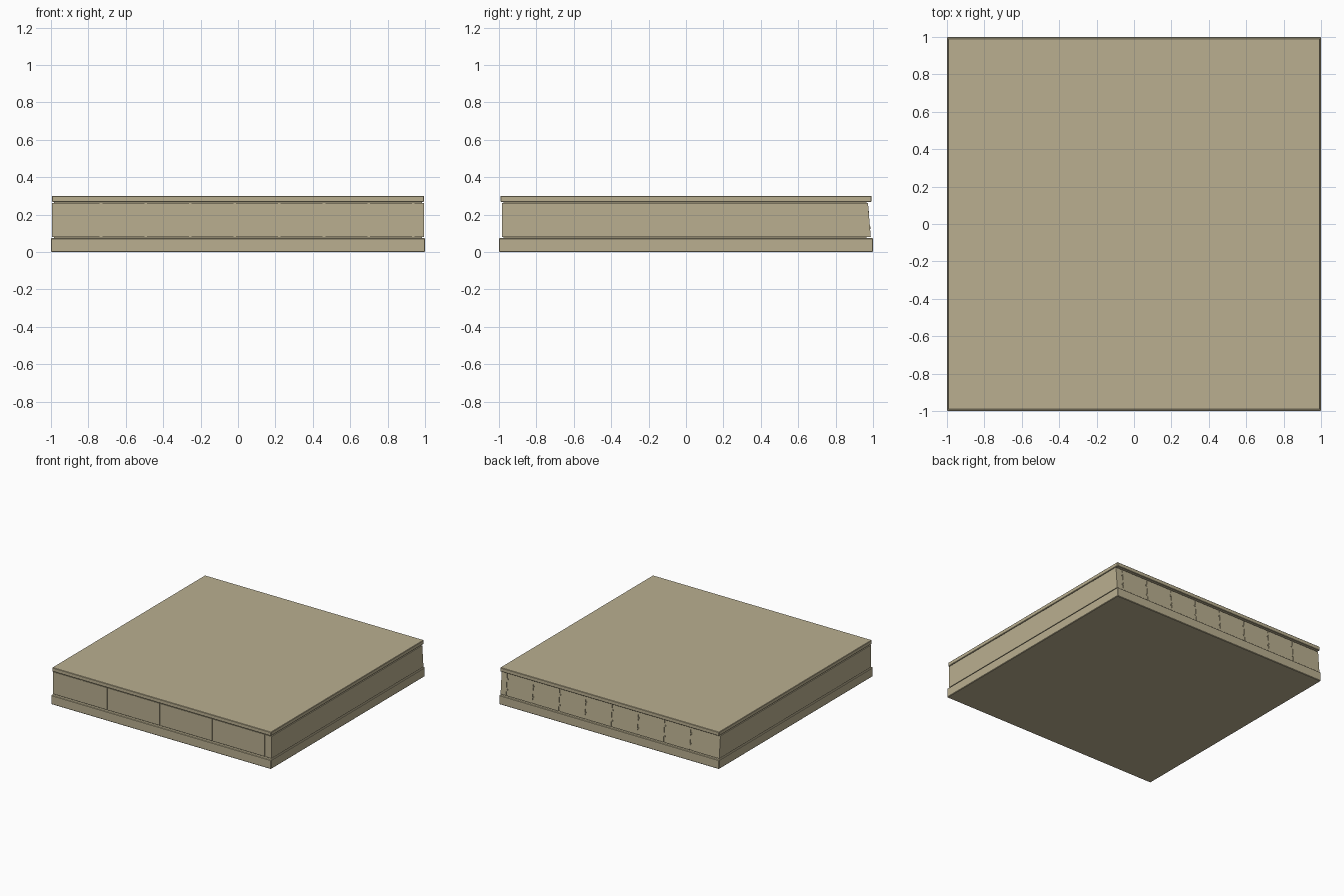
import bpy, bmesh, math
from mathutils import Vector

if "Cube" in bpy.data.objects:
    bpy.data.objects.remove(bpy.data.objects["Cube"])


def prism(name, x0, x1, profile, bevel=0.0):
    """Extrude a (y, z) outline along x."""
    bm = bmesh.new()
    face = bm.faces.new([bm.verts.new((x0, y, z)) for y, z in profile])
    ext = bmesh.ops.extrude_face_region(bm, geom=[face])
    moved = [g for g in ext["geom"] if isinstance(g, bmesh.types.BMVert)]
    bmesh.ops.translate(bm, vec=(x1 - x0, 0, 0), verts=moved)
    bmesh.ops.recalc_face_normals(bm, faces=bm.faces)
    mesh = bpy.data.meshes.new(name)
    bm.to_mesh(mesh)
    bm.free()
    ob = bpy.data.objects.new(name, mesh)
    bpy.context.collection.objects.link(ob)
    ob.data.materials.append(tan)
    if bevel:
        mod = ob.modifiers.new("edge", "BEVEL")
        mod.width = bevel
        mod.segments = 1
    return ob


def slab(name, x, y0, y1, z0, z1, bevel=0.0):
    return prism(name, -x, x, [(y0, z0), (y1, z0), (y1, z1), (y0, z1)], bevel)


tan = bpy.data.materials.new("tan")
tan.diffuse_color = (0.49, 0.43, 0.28, 1)
tan.use_nodes = True
tan.node_tree.nodes["Principled BSDF"].inputs["Base Color"].default_value = tan.diffuse_color

# Base and top slabs
slab("base_slab", 1.0, -1.0, 1.0, 0.0, 0.075, 0.004)
slab("top_slab", 0.995, -0.992, 0.992, 0.268, 0.30, 0.003)

# Recessed core that shows in the narrow gaps
slab("core", 0.985, -0.975, 0.965, 0.07, 0.272)

# Wall panels, back face leaning inward, split by narrow vertical seams
Z0, Z1 = 0.081, 0.262
FRONT, BACK_LOW, BACK_HIGH = -0.984, 0.988, 0.973
seams = [0.937 - 0.2385 * k for k in range(8)][::-1]
edges = [-0.994] + seams + [0.994]
outline = [(FRONT, Z0), (BACK_LOW, Z0), (BACK_HIGH, Z1), (FRONT, Z1)]
for i, (a, b) in enumerate(zip(edges, edges[1:])):
    left = a if i == 0 else a + 0.007
    right = b if i == len(seams) else b - 0.007
    prism(f"wall_panel_{i + 1}", left, right, outline)

# Seam strips sit just behind the panel faces
strip = [(FRONT + 0.004, Z0), (BACK_LOW - 0.004, Z0),
         (BACK_HIGH - 0.004, Z1), (FRONT + 0.004, Z1)]
for i, x in enumerate(seams):
    prism(f"seam_strip_{i + 1}", x - 0.007, x + 0.007, strip)
    # Small bolts on the back seams
    for t in (0.27, 0.73):
        y = BACK_LOW + (BACK_HIGH - BACK_LOW) * t
        bpy.ops.mesh.primitive_cylinder_add(
            vertices=8, radius=0.006, depth=0.008,
            location=(x, y - 0.002, Z0 + (Z1 - Z0) * t),
            rotation=(math.pi / 2, 0, 0))
        bolt = bpy.context.object
        bolt.name = f"seam_bolt_{i + 1}"
        bolt.data.materials.append(tan)
